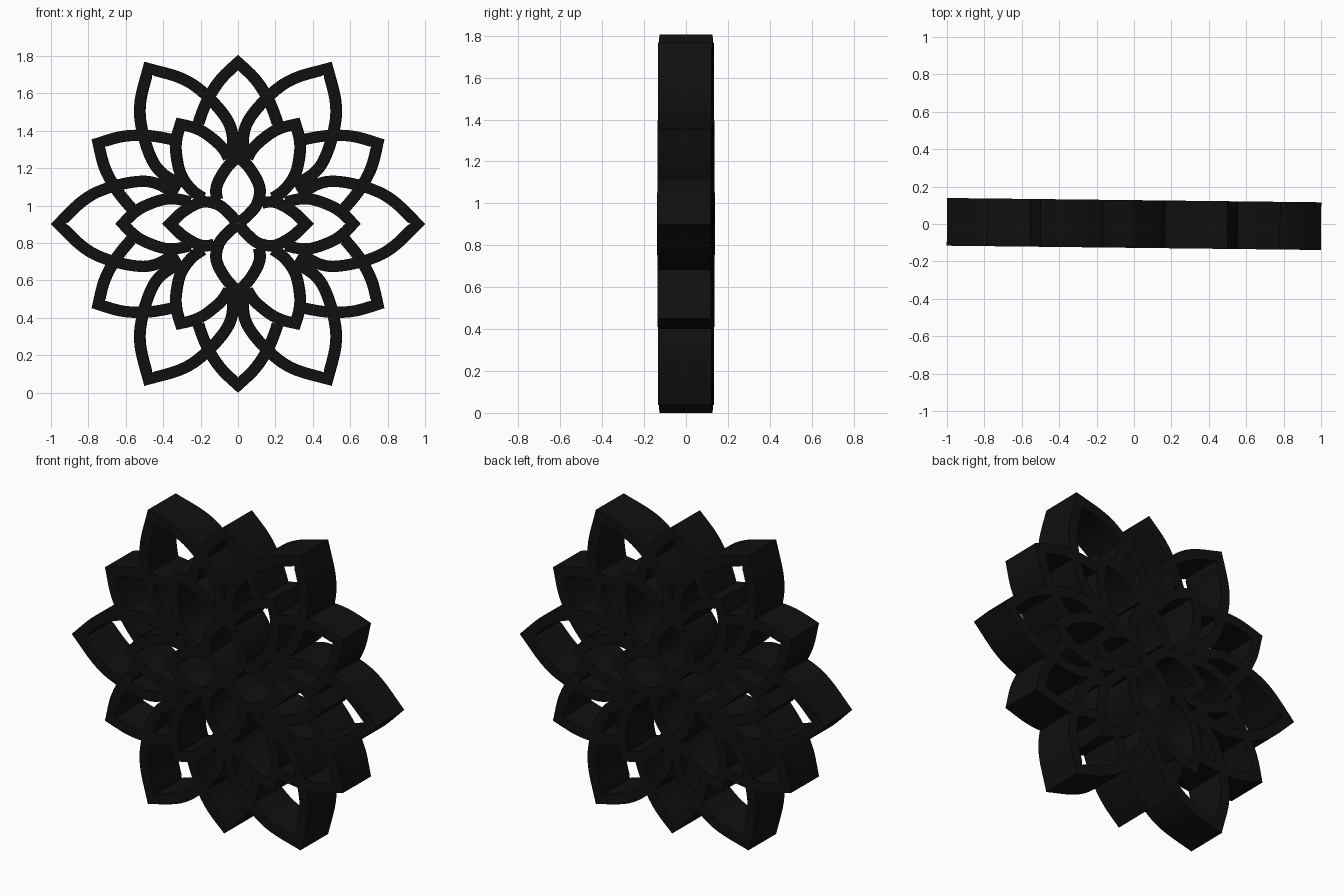
import bpy, bmesh, math
from mathutils import Vector

cube = bpy.data.objects.get("Cube")
if cube:
    bpy.data.objects.remove(cube)

BAND = 0.06       # width of each petal band
DEPTH = 0.255     # thickness front to back
CENTRE = 0.9025   # height of the flower centre
TILT = -0.0115    # slight turn about the vertical

black = bpy.data.materials.new("soft_black")
black.use_nodes = True
colour = (0.005, 0.005, 0.005, 1)
black.diffuse_color = colour
black.node_tree.nodes["Principled BSDF"].inputs["Base Color"].default_value = colour


def smooth_path(points, steps=9):
    """Catmull-Rom curve through the points."""
    p = [Vector(q) for q in points]
    p = [p[0] * 2 - p[1]] + p + [p[-1] * 2 - p[-2]]
    path = []
    for a, b, c, d in zip(p, p[1:], p[2:], p[3:]):
        for i in range(steps):
            t = i / steps
            path.append(0.5 * (2 * b + (c - a) * t + (2 * a - 5 * b + 4 * c - d) * t * t
                               + (3 * b - a - 3 * c + d) * t ** 3))
    return path + [p[-2]]


def inner_path(outer):
    """Offset the petal outline inwards, mitred at the tip."""
    inner = []
    for i, q in enumerate(outer):
        d = (outer[min(i + 1, len(outer) - 1)] - outer[max(i - 1, 0)]).normalized()
        inner.append(q + Vector((-d.y, d.x)) * BAND)
    d = (outer[1] - outer[0]).normalized()
    inner[0] = Vector((outer[0].x - BAND / d.y, 0))
    return [Vector((q.x, max(q.y, 0))) if q.x > 0.3 else q for q in inner]


def turn(q, angle):
    c, s = math.cos(angle), math.sin(angle)
    return Vector((q.x * c - q.y * s, q.x * s + q.y * c))


def inside(q, outline, angles):
    """True when q lies within any petal of a ring."""
    for angle in angles:
        r = turn(q, -angle)
        for a, b in zip(outline, outline[1:]):
            if b.x <= r.x <= a.x and a.x > b.x:
                if abs(r.y) < a.y + (b.y - a.y) * (a.x - r.x) / (a.x - b.x):
                    return True
    return False


def add_band(bm, outer, inner, angle, side, covers):
    """One side of a petal, ending where it runs under a covering petal."""
    rows = []
    for o, i in zip(outer, inner):
        o, i = (turn(Vector((q.x, q.y * side)), angle) for q in (o, i))
        rows.append([bm.verts.new((q.x, y, q.y + CENTRE))
                     for q, y in ((o, -DEPTH / 2), (i, -DEPTH / 2), (i, DEPTH / 2), (o, DEPTH / 2))])
        if any(inside((o + i) / 2, *cover) for cover in covers):
            break
    for a, b in zip(rows, rows[1:]):
        for k in range(4):
            n = (k + 1) % 4
            bm.faces.new((a[k], a[n], b[n], b[k]))
    bm.faces.new(rows[-1])


def build_ring(name, outer, angles, covers=(), swirl=False):
    bm = bmesh.new()
    inner = inner_path(outer)
    for angle in angles:
        for side in (1, -1):
            hidden = list(covers)
            if swirl and side == 1:     # this side tucks under the next petal
                hidden.append((outer, [angle + math.pi / 2]))
            add_band(bm, outer, inner, angle, side, hidden)
    bmesh.ops.remove_doubles(bm, verts=bm.verts, dist=0.00001)
    bmesh.ops.recalc_face_normals(bm, faces=bm.faces)
    mesh = bpy.data.meshes.new(name)
    bm.to_mesh(mesh)
    bm.free()
    mesh.materials.append(black)
    obj = bpy.data.objects.new(name, mesh)
    bpy.context.collection.objects.link(obj)
    obj.rotation_euler.z = TILT
    bpy.ops.object.select_all(action="DESELECT")
    obj.select_set(True)
    bpy.context.view_layer.objects.active = obj
    bpy.ops.object.shade_smooth_by_angle(angle=math.radians(30))


# Half outlines of the petals, from tip to base
centre_petal = smooth_path([(0.405, 0), (0.31, 0.09), (0.2, 0.145), (0.1, 0.132),
                            (0.03, 0.08), (-0.021, 0.021)])
short_petal = smooth_path([(0.655, 0), (0.58, 0.078), (0.5, 0.127), (0.38, 0.163),
                           (0.26, 0.148), (0.15, 0.09)])
middle_petal = smooth_path([(0.9025, 0), (0.8, 0.108), (0.7, 0.177), (0.6, 0.222),
                            (0.5, 0.25), (0.4, 0.25)])
long_petal = smooth_path([(1, 0), (0.85, 0.145), (0.72, 0.215), (0.55, 0.255),
                          (0.43, 0.245), (0.3, 0.175), (0.2, 0.11)])

sixths = [k * math.pi / 3 for k in range(6)]
quarters = [k * math.pi / 2 for k in range(4)]
between = [a + math.pi / 6 for a in sixths]
centre_cover = (centre_petal, quarters)
short_cover = (short_petal, sixths)

# Rings from the centre outwards
build_ring("centre_swirl_petals", centre_petal, quarters, swirl=True)
build_ring("short_petals", short_petal, sixths, [centre_cover])
build_ring("middle_petals", middle_petal, between, [short_cover])
build_ring("long_petals", long_petal, sixths, [short_cover, centre_cover])
